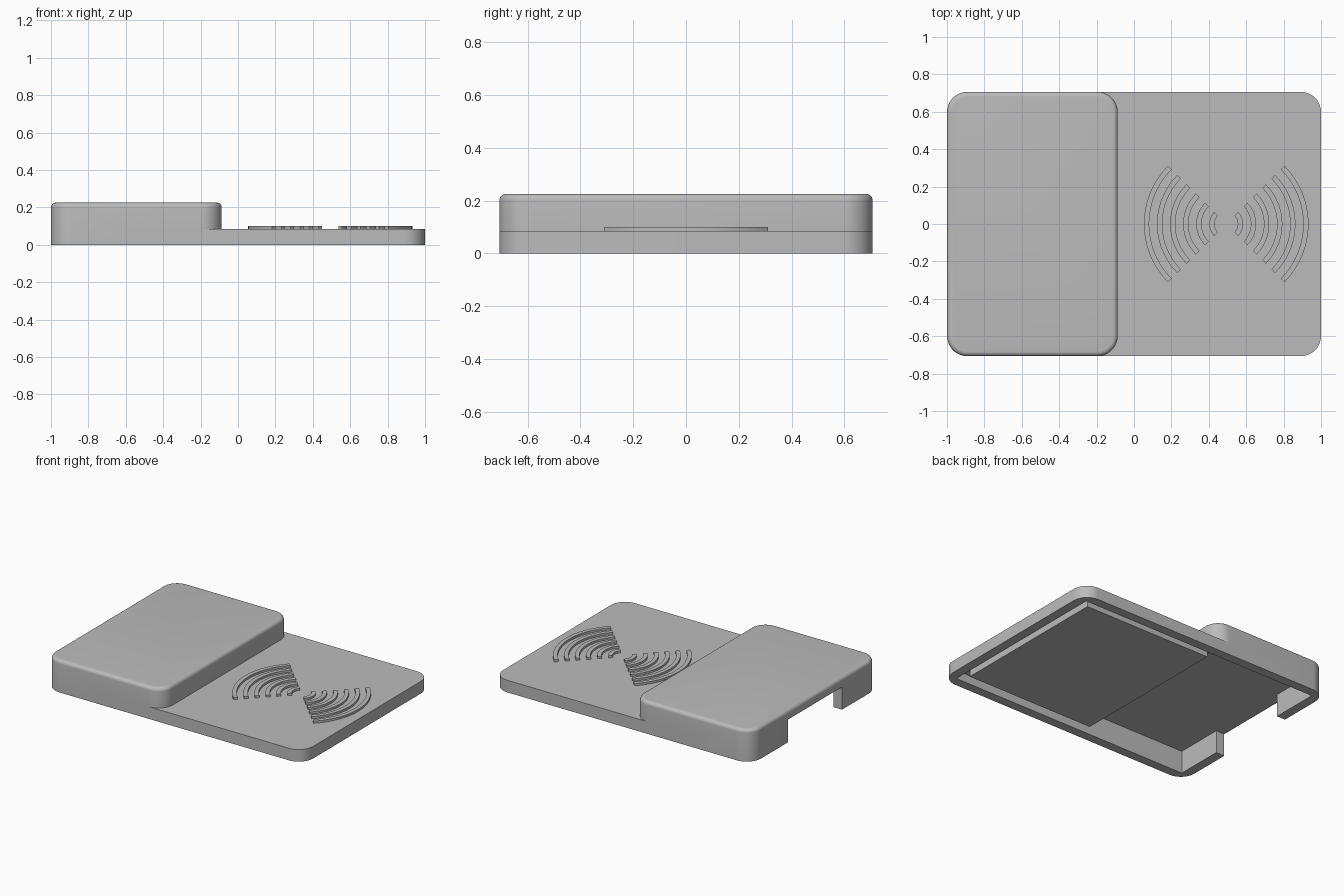
import bpy, bmesh, math
from mathutils import Vector

cube = bpy.data.objects.get("Cube")
if cube:
    bpy.data.objects.remove(cube, do_unlink=True)

grey = bpy.data.materials.new("plain_grey")
grey.use_nodes = True
colour = (0.5, 0.5, 0.5, 1)
grey.diffuse_color = colour
grey.node_tree.nodes["Principled BSDF"].inputs["Base Color"].default_value = colour

HALF_Y, CORNER, WALL = 0.707, 0.11, 0.066
PLATE_TOP, BLOCK_TOP, BLOCK_END = 0.085, 0.225, -0.087


def add_object(name, bm):
    bmesh.ops.recalc_face_normals(bm, faces=bm.faces)
    mesh = bpy.data.meshes.new(name)
    bm.to_mesh(mesh)
    bm.free()
    mesh.materials.append(grey)
    obj = bpy.data.objects.new(name, mesh)
    bpy.context.collection.objects.link(obj)
    return obj


def extrude_outline(bm, outline, z0, z1):
    face = bm.faces.new([bm.verts.new((x, y, z0)) for x, y in outline])
    ext = bmesh.ops.extrude_face_region(bm, geom=[face])
    verts = [v for v in ext["geom"] if isinstance(v, bmesh.types.BMVert)]
    bmesh.ops.translate(bm, verts=verts, vec=Vector((0, 0, z1 - z0)))


def slab(name, x0, x1, y0, y1, z0, z1, rounded=None, fillet=0):
    """Box with chosen upright edges rounded and an optional top fillet."""
    bm = bmesh.new()
    extrude_outline(bm, [(x0, y0), (x1, y0), (x1, y1), (x0, y1)], z0, z1)
    if rounded:
        edges = [e for e in bm.edges
                 if abs(e.verts[0].co.z - e.verts[1].co.z) > 0.01
                 and rounded(e.verts[0].co.x)]
        bmesh.ops.bevel(bm, geom=edges, offset=CORNER, segments=12,
                        profile=0.5, affect="EDGES")
    if fillet:
        edges = [e for e in bm.edges if all(v.co.z > z1 - 0.001 for v in e.verts)]
        bmesh.ops.bevel(bm, geom=edges, offset=fillet, segments=6,
                        profile=0.5, affect="EDGES")
    return add_object(name, bm)


def combine(target, tool, operation):
    mod = target.modifiers.new(operation.lower(), "BOOLEAN")
    mod.operation, mod.solver, mod.object = operation, "EXACT", tool
    bpy.context.view_layer.objects.active = target
    bpy.ops.object.modifier_apply(modifier=mod.name)
    bpy.data.objects.remove(tool, do_unlink=True)


# Outer housing: raised block joined to the low charging plate
housing = slab("housing", -1, BLOCK_END, -HALF_Y, HALF_Y, 0, BLOCK_TOP,
               lambda x: True, 0.025)
plate = slab("plate", -0.6, 1, -HALF_Y, HALF_Y, 0, PLATE_TOP, lambda x: x > 0)
combine(housing, plate, "UNION")

# Hollow underside: shallow under the plate, deep under the block, cable notch at the end
inner_x, inner_y, ceiling = 1 - WALL, HALF_Y - WALL, BLOCK_TOP - WALL
combine(housing, slab("shallow_cutter", -inner_x, inner_x, -inner_y, inner_y,
                      -0.1, 0.06), "DIFFERENCE")
combine(housing, slab("deep_cutter", -inner_x, BLOCK_END - WALL, -inner_y, inner_y,
                      -0.1, ceiling), "DIFFERENCE")
combine(housing, slab("notch_cutter", -1.1, -0.9, -0.3, 0.3,
                      -0.1, ceiling), "DIFFERENCE")

# Panel below the plate, set in from the walls by a groove
gap = 0.06
panel = slab("inner_panel", -0.12, inner_x - gap, gap - inner_y, inner_y - gap,
             0.01, 0.07)

# Raised wave ribs: concentric quarter arcs on two sides of one centre
CENTRE_X, RIB, STEP, COUNT, SEGMENTS = 0.493, 0.028, 0.07, 6, 24
ribs = []
for side, facing in (("left", 0), ("right", math.pi)):
    bm = bmesh.new()
    for i in range(COUNT):
        outer = 0.09 + STEP * i
        angles = [facing + math.pi * (k / SEGMENTS - 0.5) / 2
                  for k in range(SEGMENTS + 1)]
        outline = [(CENTRE_X + r * math.cos(a), r * math.sin(a))
                   for r, sweep in ((outer, angles), (outer - RIB, angles[::-1]))
                   for a in sweep]
        extrude_outline(bm, outline, PLATE_TOP - 0.005, 0.1)
    ribs.append(add_object(side + "_wave_ribs", bm))

# Smooth curved faces, keep hard edges
for obj in [housing, panel] + ribs:
    bpy.ops.object.select_all(action="DESELECT")
    obj.select_set(True)
    bpy.context.view_layer.objects.active = obj
    bpy.ops.object.shade_smooth_by_angle(angle=math.radians(30))
